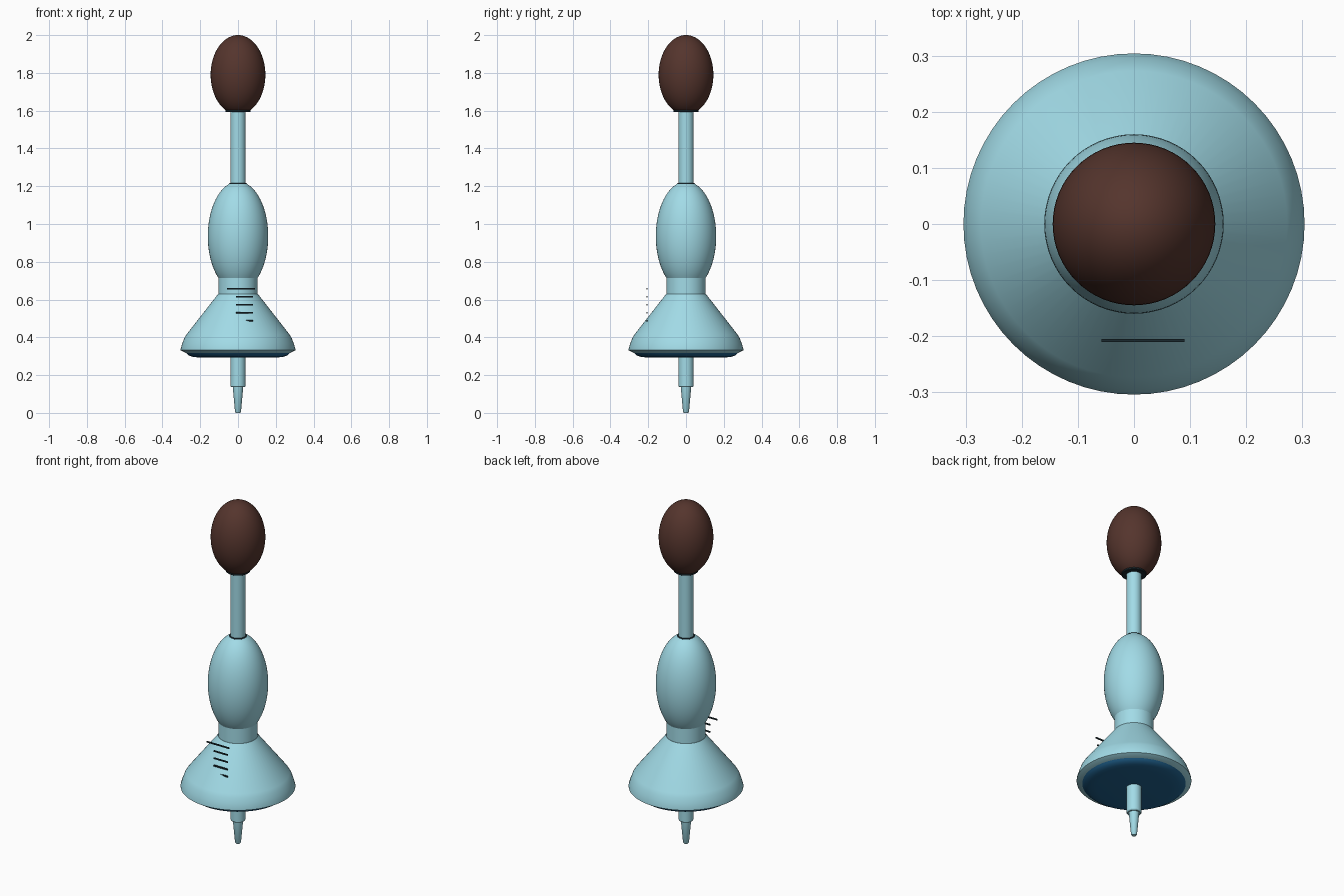
import bpy, bmesh, math

if "Cube" in bpy.data.objects:
    bpy.data.objects.remove(bpy.data.objects["Cube"])


def material(name, rgb):
    m = bpy.data.materials.new(name)
    m.diffuse_color = (*rgb, 1)
    m.use_nodes = True
    m.node_tree.nodes["Principled BSDF"].inputs["Base Color"].default_value = m.diffuse_color
    return m


LIGHT = material("pale blue", (0.36, 0.71, 0.80))
BROWN = material("dark brown", (0.09, 0.035, 0.026))
NAVY = material("deep blue", (0.014, 0.12, 0.27))
BLACK = material("near black", (0.01, 0.022, 0.028))


def finish(bm, name, mat, smooth=True):
    bmesh.ops.recalc_face_normals(bm, faces=bm.faces)
    me = bpy.data.meshes.new(name)
    bm.to_mesh(me)
    bm.free()
    me.materials.append(mat)
    ob = bpy.data.objects.new(name, me)
    bpy.context.collection.objects.link(ob)
    if smooth:
        bpy.ops.object.select_all(action='DESELECT')
        ob.select_set(True)
        bpy.context.view_layer.objects.active = ob
        bpy.ops.object.shade_smooth_by_angle(angle=math.radians(30))
    return ob


def lathe(name, profile, mat, n=64):
    """Capped solid of revolution from (radius, z) points, bottom to top."""
    bm = bmesh.new()
    rings = []
    for r, z in profile:
        if r < 1e-5:
            rings.append([bm.verts.new((0, 0, z))] * n)
        else:
            rings.append([bm.verts.new((r * math.cos(2 * math.pi * i / n),
                                        r * math.sin(2 * math.pi * i / n), z))
                          for i in range(n)])
    for a, b in zip(rings, rings[1:]):
        for i in range(n):
            j = (i + 1) % n
            quad = list(dict.fromkeys((a[i], a[j], b[j], b[i])))
            bm.faces.new(quad)
    for ring, (r, _) in ((rings[0], profile[0]), (rings[-1], profile[-1])):
        if r > 1e-5:
            bm.faces.new(ring)
    return finish(bm, name, mat)


def egg(r, h, centre, z0, z1, steps=32):
    """Profile of an ellipsoid cut off between two heights."""
    a0 = math.asin(max(-1, (z0 - centre) / h))
    a1 = math.asin(min(1, (z1 - centre) / h))
    pts = []
    for i in range(steps + 1):
        a = a0 + (a1 - a0) * i / steps
        pts.append((max(0, r * math.cos(a)), centre + h * math.sin(a)))
    return pts


# Tapered tip and lower shaft
lathe("tip", [(0.012, 0), (0.016, 0.006), (0.028, 0.14)], LIGHT)
lathe("lower_shaft", [(0.036, 0.136), (0.04, 0.142), (0.04, 0.33)], LIGHT)

# Flared skirt with its dark base plate
lathe("skirt", [(0.274, 0.317), (0.304, 0.332), (0.304, 0.338),
                (0.295, 0.368), (0.285, 0.395), (0.273, 0.415),
                (0.105, 0.63)], LIGHT)
lathe("base_plate", [(0.2, 0.292), (0.24, 0.297), (0.26, 0.304),
                     (0.268, 0.311), (0.274, 0.317)], NAVY)

# Neck, egg-shaped grip and stem
lathe("neck", [(0.104, 0.62), (0.104, 0.716)], LIGHT)
lathe("grip", egg(0.16, 0.29, 0.935, 0.714, 1.212), LIGHT)
lathe("grip_ring", [(0.046, 1.209), (0.048, 1.212), (0.045, 1.216)], BLACK)
lathe("stem", [(0.04, 1.2), (0.04, 1.61)], LIGHT)

# Bulb on top with its collar
lathe("bulb_collar", [(0.062, 1.592), (0.066, 1.595), (0.066, 1.603),
                      (0.062, 1.608)], BLACK)
lathe("bulb", egg(0.145, 0.21, 1.79, 1.6, 2.0), BROWN)

# Scale marks standing on one vertical plane at the front
marks = [(-0.058, 0.09, 0.657)] + [(-0.01, 0.079, z)
                                   for z in (0.615, 0.573, 0.53, 0.488)]
for k, (x0, x1, z) in enumerate(marks):
    bm = bmesh.new()
    bmesh.ops.create_cube(bm, size=1)
    for v in bm.verts:
        v.co = ((x0 + x1) / 2 + v.co.x * (x1 - x0),
                -0.2075 + v.co.y * 0.005, z + v.co.z * 0.008)
    finish(bm, f"scale_mark_{k + 1}", BLACK, smooth=False)
